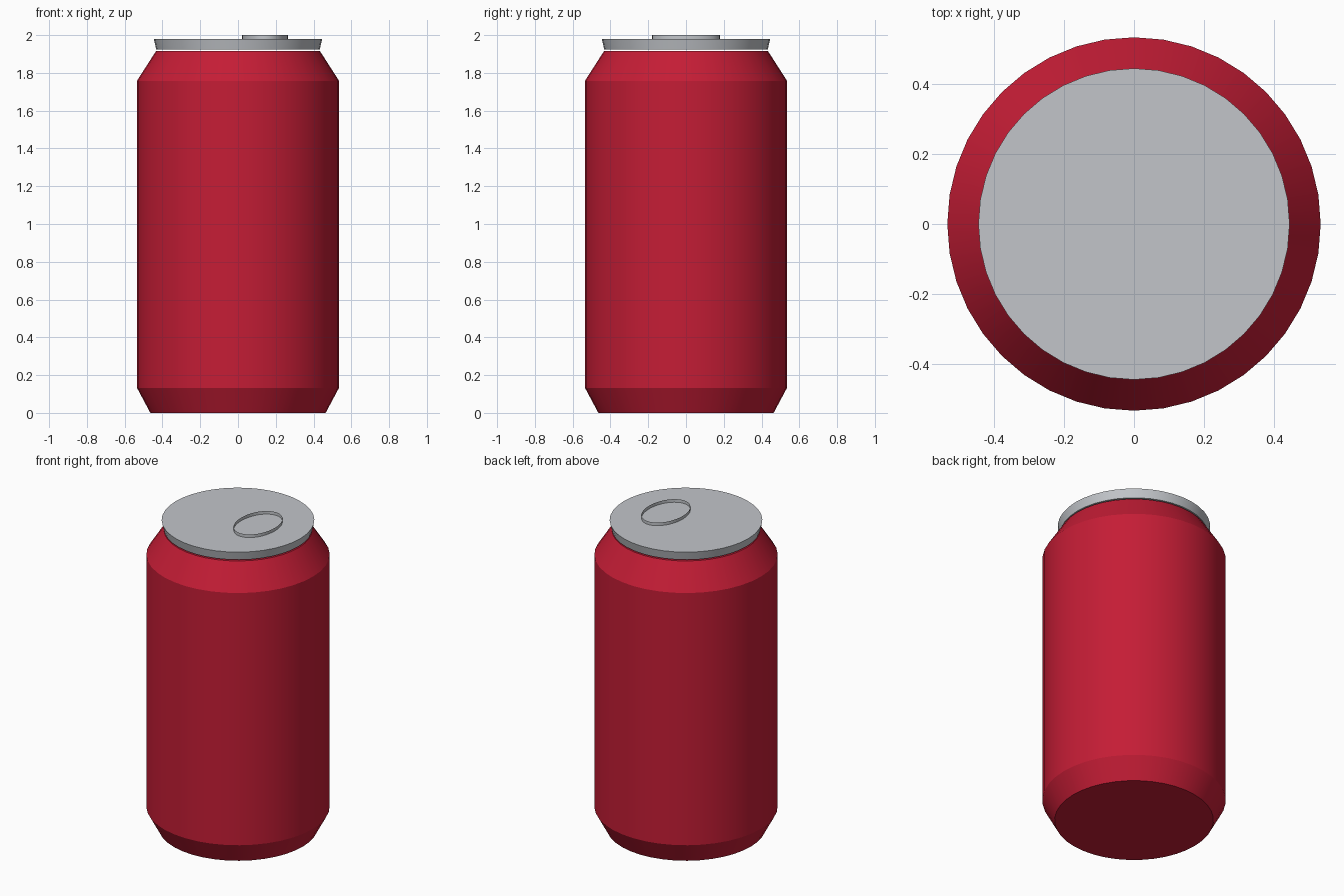
import bpy, bmesh
from math import cos, sin, tau, radians

if "Cube" in bpy.data.objects:
    bpy.data.objects.remove(bpy.data.objects["Cube"])

SIDES = 40
RED = (0.555, 0.012, 0.036, 1)
METAL = (0.54, 0.56, 0.59, 1)


def lathe(name, profile, color, center=(0, 0), squash=(1, 1), caps=True):
    """Revolve (radius, z) points around z, optionally capping both ends."""
    bm = bmesh.new()
    rings = [[bm.verts.new((center[0] + r * squash[0] * cos(tau * i / SIDES),
                            center[1] + r * squash[1] * sin(tau * i / SIDES), z))
              for i in range(SIDES)] for r, z in profile]
    for low, high in zip(rings, rings[1:]):
        for i in range(SIDES):
            j = (i + 1) % SIDES
            bm.faces.new((low[i], low[j], high[j], high[i]))
    if caps:
        bm.faces.new(rings[0][::-1])
        bm.faces.new(rings[-1])
    mesh = bpy.data.meshes.new(name)
    bm.to_mesh(mesh)
    bm.free()
    obj = bpy.data.objects.new(name, mesh)
    bpy.context.collection.objects.link(obj)
    mat = bpy.data.materials.new(name + "_finish")
    mat.diffuse_color = color
    mat.use_nodes = True
    mat.node_tree.nodes["Principled BSDF"].inputs["Base Color"].default_value = mat.diffuse_color
    mesh.materials.append(mat)
    # Smooth around the can, crisp at the foot, shoulder and rims
    bpy.ops.object.select_all(action='DESELECT')
    obj.select_set(True)
    bpy.context.view_layer.objects.active = obj
    bpy.ops.object.shade_smooth_by_angle(angle=radians(25))
    return obj


# Painted body with tapered foot and shoulder
lathe("can_body", [(0.464, 0), (0.535, 0.133), (0.535, 1.758), (0.433, 1.917)], RED)

# Bare metal lid, flared slightly and just clear of the body
lathe("lid", [(0.433, 1.925), (0.446, 1.98)], METAL)

# Thin oval pull ring
lathe("pull_ring", [(1, 1.979), (1, 2.0)], METAL, center=(0.143, 0),
      squash=(0.121, 0.179), caps=False)
